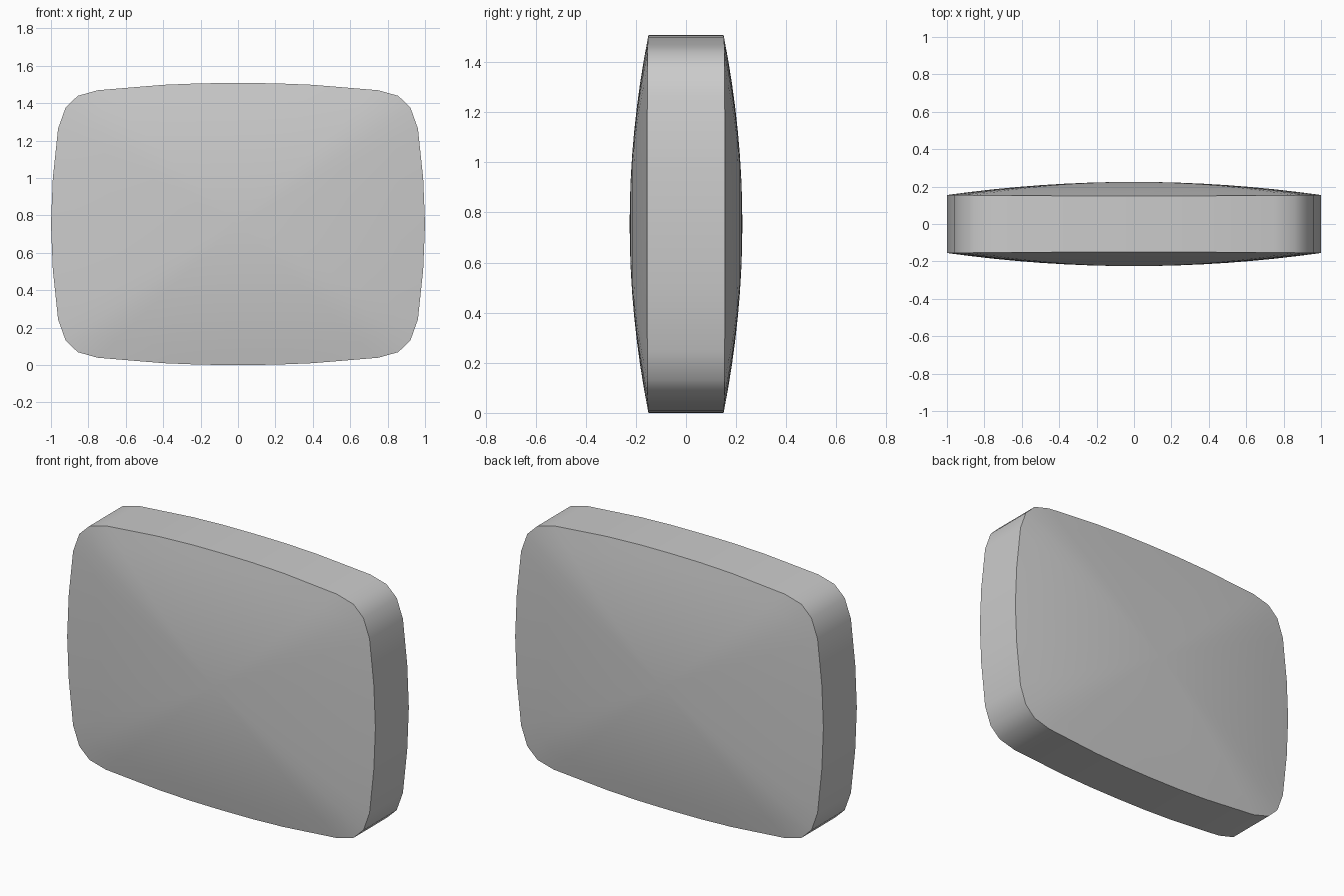
import bpy, bmesh, math

if "Cube" in bpy.data.objects:
    bpy.data.objects.remove(bpy.data.objects["Cube"])

HALF_Z = 0.754
RINGS = 8

# Quarter outline of the rounded panel (x, height above the middle)
quarter = [(1.0, 0.0), (0.99, 0.245), (0.962, 0.51), (0.922, 0.622), (0.857, 0.685),
           (0.75, 0.715), (0.4, 0.744), (0.2, 0.752), (0.0, HALF_Z)]

# Mirror into the full closed outline
upper = quarter + [(-x, z) for x, z in reversed(quarter[:-1])]
outline = upper + [(x, -z) for x, z in reversed(upper[1:-1])]
n = len(outline)

bm = bmesh.new()


def add_ring(side, s):
    """One concentric ring of the domed face; s = 1 is the rim."""
    ring = []
    for x, z in outline:
        rim = 0.15 + 0.005 * x * x
        y = rim * s * s + 0.225 * (1 - s * s)
        ring.append(bm.verts.new((x * s, side * y, z * s + HALF_Z)))
    return ring


def bridge(a, b):
    for i in range(n):
        j = (i + 1) % n
        bm.faces.new((a[i], a[j], b[j], b[i]))


# Domed front and back faces
rims = []
for side in (-1, 1):
    rings = [add_ring(side, 1 - k / RINGS) for k in range(RINGS)]
    for a, b in zip(rings, rings[1:]):
        bridge(a, b)
    tip = bm.verts.new((0, side * 0.225, HALF_Z))
    for i in range(n):
        bm.faces.new((rings[-1][i], rings[-1][(i + 1) % n], tip))
    rims.append(rings[0])

# Edge band joining the two rims
bridge(*rims)
bmesh.ops.recalc_face_normals(bm, faces=bm.faces)

mesh = bpy.data.meshes.new("cushion_panel")
bm.to_mesh(mesh)
bm.free()
panel = bpy.data.objects.new("cushion_panel", mesh)
bpy.context.collection.objects.link(panel)

# Smooth shading with a crisp rim
bpy.context.view_layer.objects.active = panel
panel.select_set(True)
bpy.ops.object.shade_smooth_by_angle(angle=math.radians(40))
